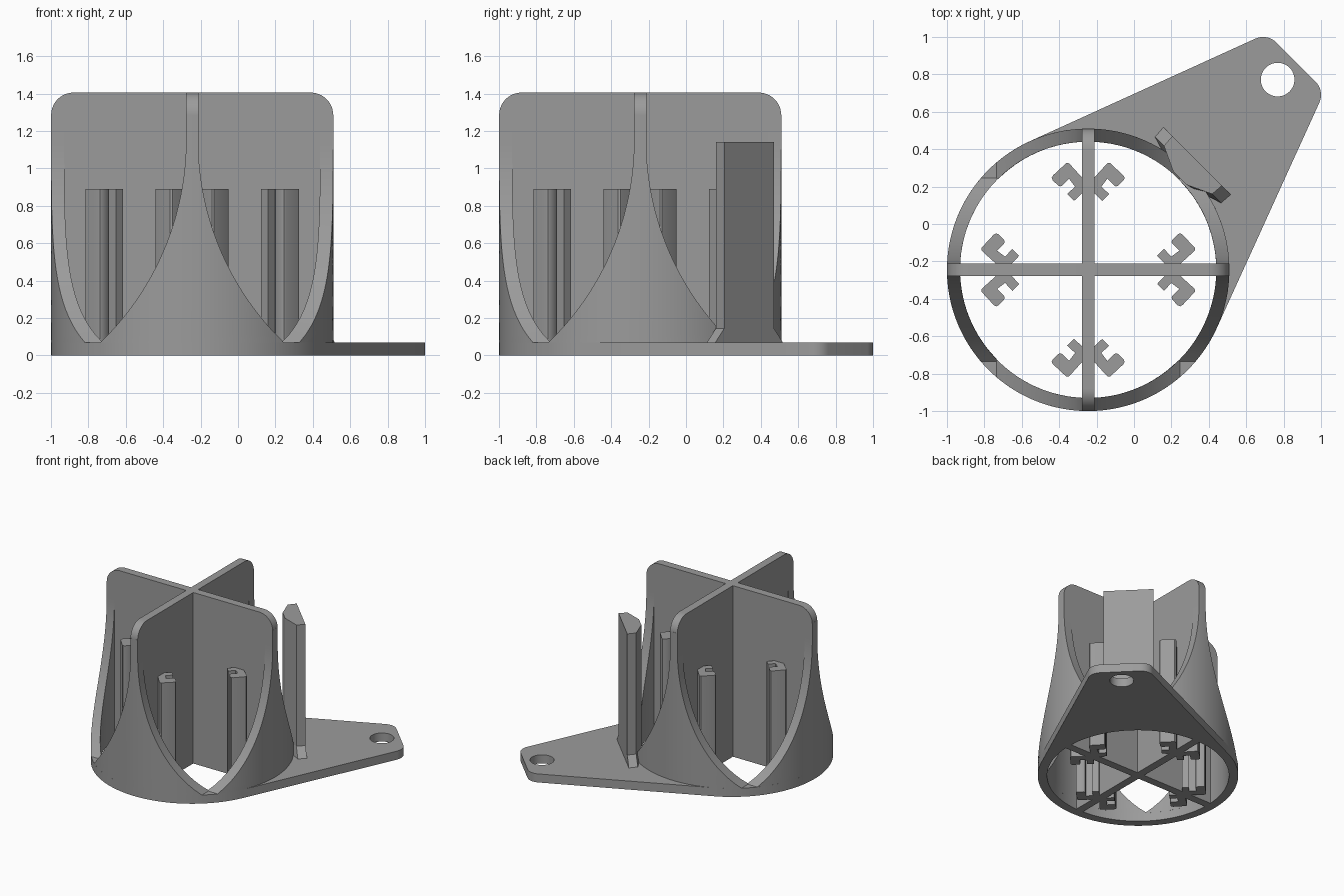
import bpy, bmesh, math
from mathutils import Matrix, Vector
from mathutils.geometry import convex_hull_2d

if "Cube" in bpy.data.objects:
    bpy.data.objects.remove(bpy.data.objects["Cube"])

C = -0.245                     # holder centre on x and y
R_OUT, R_IN = 0.755, 0.685     # cup wall radii
BASE, TOP = 0.07, 1.405        # base thickness, divider height
HALF = 0.0325                  # half thickness of the dividers

grey = bpy.data.materials.new("grey plastic")
grey.diffuse_color = (0.33, 0.33, 0.33, 1)
grey.use_nodes = True
grey.node_tree.nodes["Principled BSDF"].inputs["Base Color"].default_value = grey.diffuse_color


def finish(name, bm, matrix=Matrix()):
    bmesh.ops.remove_doubles(bm, verts=bm.verts, dist=1e-5)
    bmesh.ops.recalc_face_normals(bm, faces=bm.faces)
    me = bpy.data.meshes.new(name)
    bm.to_mesh(me)
    bm.free()
    me.materials.append(grey)
    ob = bpy.data.objects.new(name, me)
    bpy.context.collection.objects.link(ob)
    me.transform(matrix)
    bpy.ops.object.select_all(action='DESELECT')
    ob.select_set(True)
    bpy.context.view_layer.objects.active = ob
    bpy.ops.object.shade_smooth_by_angle(angle=math.radians(25))
    return ob


def arc(cx, cy, r, a0=0, a1=360, n=96):
    """Points along an arc; a full circle leaves out the repeated end."""
    steps = n if a1 - a0 == 360 else n - 1
    return [(cx + r * math.cos(math.radians(a0 + (a1 - a0) * i / steps)),
             cy + r * math.sin(math.radians(a0 + (a1 - a0) * i / steps))) for i in range(n)]


def extrude(name, loops, z0, z1, matrix=Matrix()):
    """Solid from an outline and optional hole outlines."""
    cu = bpy.data.curves.new(name + "_profile", 'CURVE')
    cu.dimensions, cu.fill_mode, cu.extrude = '2D', 'BOTH', (z1 - z0) / 2
    for pts in loops:
        sp = cu.splines.new('POLY')
        sp.points.add(len(pts) - 1)
        for p, q in zip(sp.points, pts):
            p.co = (q[0], q[1], 0, 1)
        sp.use_cyclic_u = True
    tmp = bpy.data.objects.new(name + "_profile", cu)
    bpy.context.collection.objects.link(tmp)
    bpy.context.view_layer.update()
    dg = bpy.context.evaluated_depsgraph_get()
    me = bpy.data.meshes.new_from_object(tmp.evaluated_get(dg))
    bm = bmesh.new()
    bm.from_mesh(me)
    bpy.data.objects.remove(tmp)
    bpy.data.meshes.remove(me)
    bmesh.ops.translate(bm, verts=bm.verts, vec=(0, 0, (z0 + z1) / 2))
    return finish(name, bm, matrix)


def loft(name, rows, matrix=Matrix()):
    """Closed solid through equal-length rings."""
    bm = bmesh.new()
    vs = [[bm.verts.new(p) for p in row] for row in rows]
    n = len(vs[0])
    for a, b in zip(vs, vs[1:]):
        for i in range(n):
            j = (i + 1) % n
            bm.faces.new((a[i], a[j], b[j], b[i]))
    # end caps as strips, since each ring runs out along one side and back
    for row in (vs[0], vs[-1]):
        for i in range(n // 2 - 1):
            bm.faces.new((row[i], row[i + 1], row[n - 2 - i], row[n - 1 - i]))
    return finish(name, bm, matrix)


def quarter(k):
    return Matrix.Translation((C, C, 0)) @ Matrix.Rotation(k * math.pi / 2, 4, 'Z')


# base: ring and mounting tab in one plate, with cup opening and bolt hole
outline = arc(C, C, R_OUT, n=128) + arc(0.69, 0.9, 0.1, n=48) + arc(0.9, 0.69, 0.1, n=48)
hull = [outline[i] for i in convex_hull_2d([Vector(p) for p in outline])]
extrude("base_plate", [hull, arc(C, C, R_IN, n=128), arc(0.768, 0.772, 0.09, n=48)], 0, BASE)

# curved wall lobes that sweep up to each divider end
ARC_R, ARC_Z, LOBE_TOP = 1.504, 1.15, 1.29


def half_width(z):
    return HALF + ARC_R - math.sqrt(ARC_R ** 2 - max(ARC_Z - z, 0) ** 2)


heights = [BASE - 0.001 + (LOBE_TOP - BASE) * i / 28 for i in range(29)]
for k in range(4):
    rows = []
    for z in heights:
        xs = [half_width(z) * (i / 12 - 1) for i in range(25)]
        rows.append([(x, -math.sqrt(R_OUT ** 2 - x * x), z) for x in xs] +
                    [(x, -math.sqrt(R_IN ** 2 - x * x), z) for x in reversed(xs)])
    loft(f"wall_lobe_{k}", rows, quarter(k))

# crossed dividers with rounded top corners
w, r = R_OUT - 0.001, 0.12
panel = [(-w, 0), (w, 0)] + arc(w - r, TOP - r, r, 0, 90, 14) + arc(r - w, TOP - r, r, 90, 180, 14)
for k in range(2):
    extrude(f"divider_{k}", [panel], -HALF, HALF,
            quarter(k) @ Matrix.Rotation(math.pi / 2, 4, 'X'))

# hooked clip rails, a mirrored pair on each divider arm
hook = [(.03, .49), (.096, .563), (.106, .571), (.118, .570), (.188, .505), (.195, .492),
        (.190, .479), (.160, .450), (.149, .446), (.139, .450), (.102, .487), (.07, .444),
        (.112, .406), (.075, .369), (.03, .412)]
for k in range(4):
    for s in (-1, 1):
        extrude(f"clip_rail_{k}_{'left' if s < 0 else 'right'}",
                [[(s * x, y) for x, y in hook]], 0, 0.89, quarter(k))

# upright post on the tab, with flared foot
post = [(.205, .47), (.47, .205), (.418, .16), (.28, .21), (.21, .28), (.16, .418)]
extrude("post", [post], 0.03, 1.14)
f = 0.048
shift = [(-f, f), (f, -f), (f, -f), (0, 0), (0, 0), (-f, f)]
foot = [(x + dx, y + dy, BASE - 0.001) for (x, y), (dx, dy) in zip(post, shift)]
neck = [(x, y, 0.145) for x, y in post]
# ring order runs along the outer side, then back along the inner side
order = [5, 0, 1, 2, 3, 4]
loft("post_foot", [[foot[i] for i in order], [neck[i] for i in order]])
